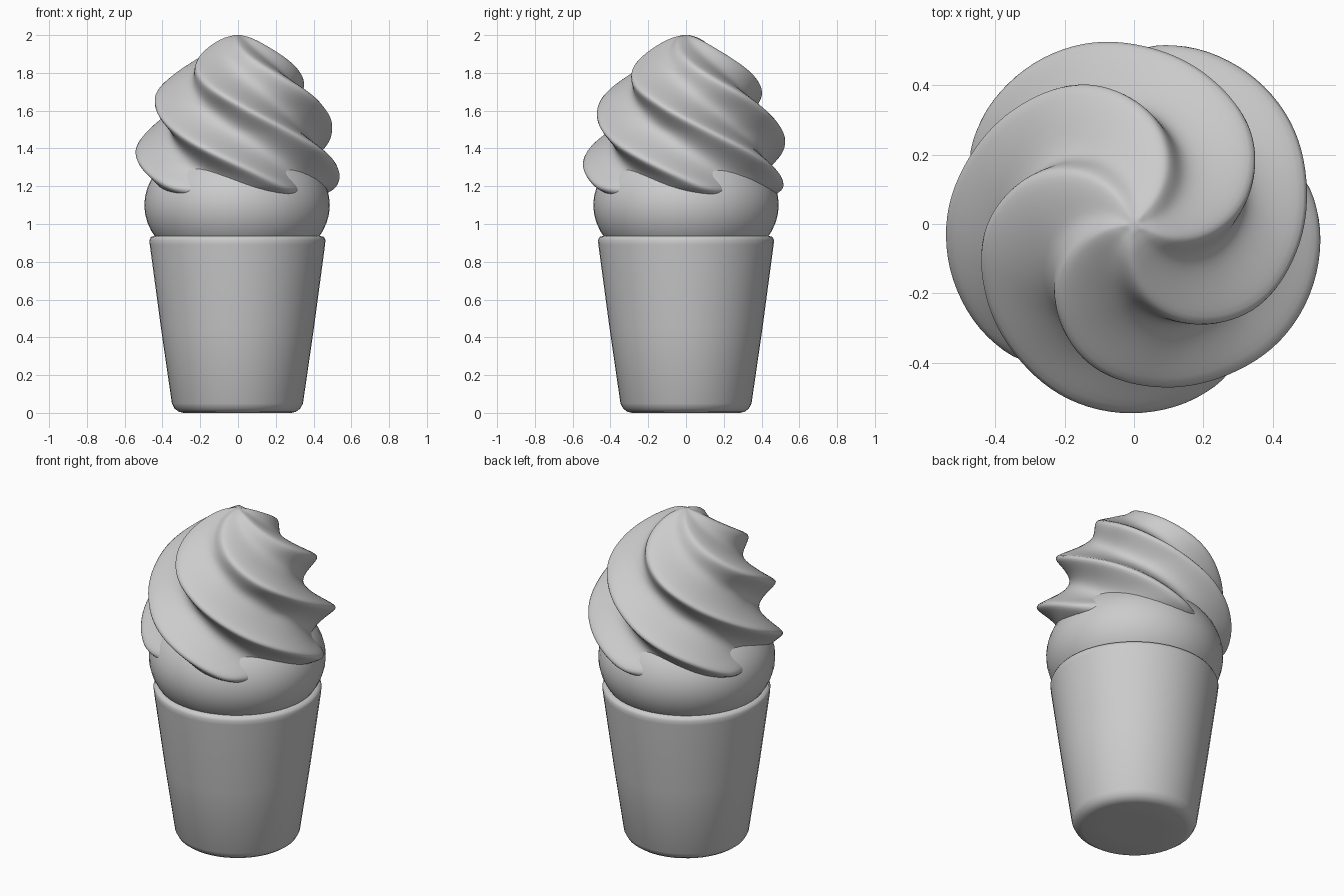
import bpy, bmesh, math

if "Cube" in bpy.data.objects:
    bpy.data.objects.remove(bpy.data.objects["Cube"])


def skin(name, rings, angle):
    """Closed smooth surface through a stack of equal-length vertex rings."""
    bm = bmesh.new()
    rows = [[bm.verts.new(p) for p in ring] for ring in rings]
    n = len(rows[0])
    for a, b in zip(rows, rows[1:]):
        for i in range(n):
            j = (i + 1) % n
            bm.faces.new((a[i], a[j], b[j], b[i]))
    bm.faces.new(rows[0][::-1])
    bm.faces.new(rows[-1])
    mesh = bpy.data.meshes.new(name)
    bm.to_mesh(mesh)
    bm.free()
    obj = bpy.data.objects.new(name, mesh)
    bpy.context.collection.objects.link(obj)
    bpy.ops.object.select_all(action='DESELECT')
    obj.select_set(True)
    bpy.context.view_layer.objects.active = obj
    bpy.ops.object.shade_smooth_by_angle(angle=math.radians(angle))
    return obj


def circle(r, z, n=48, cx=0.0):
    return [(cx + r * math.cos(2 * math.pi * i / n), r * math.sin(2 * math.pi * i / n), z)
            for i in range(n)]


def sample(table, z):
    """Smooth (Catmull-Rom style) lookup of radius by height."""
    for k in range(len(table) - 1):
        (z0, r0), (z1, r1) = table[k], table[k + 1]
        if z <= z1:
            def slope(i):
                lo, hi = table[max(i - 1, 0)], table[min(i + 1, len(table) - 1)]
                return (hi[1] - lo[1]) / (hi[0] - lo[0])
            h = z1 - z0
            t = (z - z0) / h
            return ((2*t**3 - 3*t**2 + 1) * r0 + (t**3 - 2*t**2 + t) * h * slope(k)
                    + (3*t**2 - 2*t**3) * r1 + (t**3 - t**2) * h * slope(k + 1))
    return table[-1][1]


# Tapered cup with rounded base and rim
cup = [(0.15, 0.0), (0.285, 0.0), (0.31, 0.006), (0.332, 0.022), (0.347, 0.05),
       (0.405, 0.45), (0.464, 0.89), (0.466, 0.915), (0.458, 0.932), (0.435, 0.937)]
skin("cup", [circle(r, z, cx=-0.003) for r, z in cup], 60)

# Flattened scoop resting in the cup
scoop = []
for k in range(1, 24):
    a = -math.pi / 2 + math.pi * k / 24
    scoop.append(circle(0.491 * math.cos(a), 1.10 + 0.36 * math.sin(a), cx=-0.005))
skin("scoop", scoop, 60)

# Five-ridged twisted swirl
ridge = [(1.145, 0.44), (1.165, 0.49), (1.20, 0.525), (1.30, 0.545), (1.40, 0.54),
         (1.50, 0.51), (1.60, 0.475), (1.70, 0.43), (1.80, 0.345), (1.88, 0.25),
         (1.95, 0.145), (1.985, 0.075), (2.0, 0.02)]
LOBES, SIDES, STEPS, SOFT = 5, 120, 70, 0.22
BOTTOM = ridge[0][0]
swirl = [[(0.3 * math.cos(2 * math.pi * i / SIDES + 0.3),
           0.3 * math.sin(2 * math.pi * i / SIDES + 0.3), 1.17) for i in range(SIDES)]]
for k in range(STEPS + 1):
    u = k / STEPS
    z = BOTTOM + (2 - BOTTOM) * (1 - (1 - u) ** 1.3)
    R = sample(ridge, z)
    V = R * (0.79 - 0.06 * min(1, (z - BOTTOM) / 0.35))
    start = math.radians(18 - (z - 1.15) / 0.0045)
    blunt = 1 - 0.4 * max(0, 1 - (z - BOTTOM) / 0.12)   # fuller lobe ends
    ring = []
    for i in range(SIDES):
        t = 2 * math.pi * i / SIDES
        s = math.sin(LOBES * t / 2)
        top = math.sqrt(1 + SOFT ** 2)
        w = max(0, (top - math.sqrt(s * s + SOFT ** 2)) / (top - SOFT)) ** blunt
        r = V + (R - V) * w
        ring.append((r * math.cos(t + start), r * math.sin(t + start), z))
    swirl.append(ring)
skin("swirl", swirl, 70)
